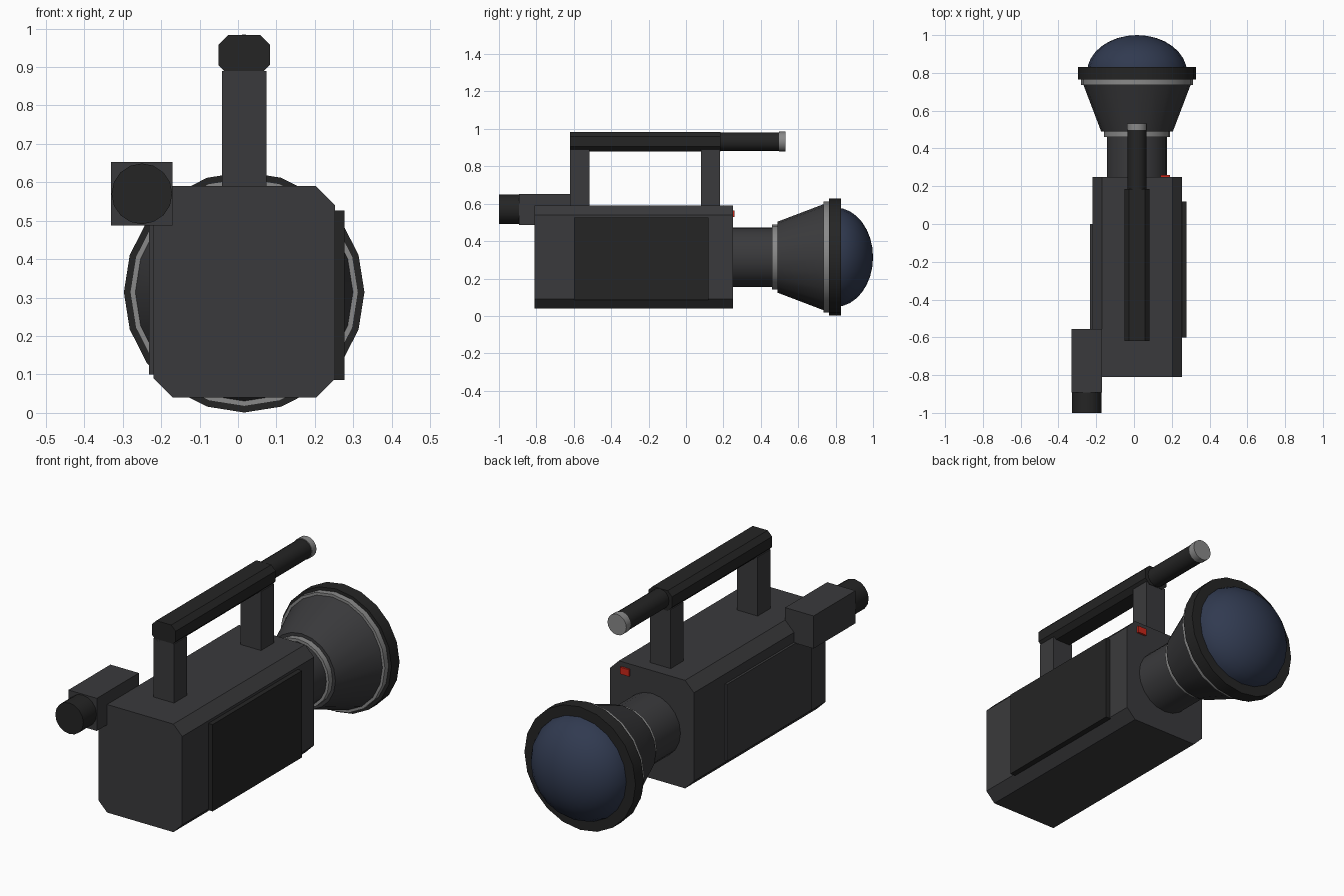
import bpy, bmesh
from math import cos, sin, pi, radians

if "Cube" in bpy.data.objects:
    bpy.data.objects.remove(bpy.data.objects["Cube"])

CX, LZ = 0.016, 0.314  # lens and body axis


def material(name, r, g, b):
    m = bpy.data.materials.new(name)
    m.diffuse_color = (r, g, b, 1)
    m.use_nodes = True
    m.node_tree.nodes["Principled BSDF"].inputs["Base Color"].default_value = m.diffuse_color
    return m


BODY = material("charcoal", 0.042, 0.042, 0.045)
DARK = material("dark_rubber", 0.018, 0.018, 0.018)
METAL = material("grey_metal", 0.25, 0.25, 0.25)
GLASS = material("blue_glass", 0.03, 0.042, 0.08)
RED = material("red_lamp", 0.6, 0.02, 0.01)


def finish(name, bm, mat, smooth=False):
    bmesh.ops.recalc_face_normals(bm, faces=bm.faces)
    me = bpy.data.meshes.new(name)
    bm.to_mesh(me)
    bm.free()
    ob = bpy.data.objects.new(name, me)
    bpy.context.collection.objects.link(ob)
    me.materials.append(mat)
    if smooth:
        bpy.ops.object.select_all(action='DESELECT')
        ob.select_set(True)
        bpy.context.view_layer.objects.active = ob
        bpy.ops.object.shade_smooth_by_angle(angle=radians(35))
    return ob


def block(name, x, y, z, mat, cut=0):
    """Box between limits; cut chamfers the four edges running along y."""
    bm = bmesh.new()
    bmesh.ops.create_cube(bm, size=1)
    for v in bm.verts:
        v.co = [(a[0] + a[1]) / 2 + c * (a[1] - a[0]) for a, c in zip((x, y, z), v.co)]
    if cut:
        edges = [e for e in bm.edges if abs(e.verts[0].co.y - e.verts[1].co.y) > 1e-4]
        bmesh.ops.bevel(bm, geom=edges, offset=cut, segments=1, affect='EDGES')
    return finish(name, bm, mat)


def turned(name, profile, cx, cz, mat, sides=20):
    """Closed solid turned around the y axis from (y, radius) points."""
    bm = bmesh.new()
    rings = []
    for y, r in profile:
        n = sides if r > 0 else 1
        rings.append([bm.verts.new((cx + r * cos(2 * pi * i / sides), y,
                                    cz + r * sin(2 * pi * i / sides))) for i in range(n)])
    for a, b in zip(rings, rings[1:]):
        for i in range(sides):
            j = (i + 1) % sides
            bm.faces.new([a[i], a[j], b[0]] if len(b) == 1 else [a[i], a[j], b[j], b[i]])
    for ring in (rings[0], rings[-1]):
        if len(ring) > 1:
            bm.faces.new(ring)
    return finish(name, bm, mat, True)


# Body and side panels
block("camera_body", (-0.22, 0.253), (-0.81, 0.25), (0.04, 0.59), BODY, 0.05)
block("right_panel", (0.24, 0.277), (-0.6, 0.12), (0.085, 0.527), DARK)
block("left_panel", (-0.232, -0.2), (-0.68, 0.0), (0.1, 0.49), BODY)

# Carrying handle
for name, y in (("rear_handle_post", -0.62), ("front_handle_post", 0.08)):
    block(name, (CX - 0.058, CX + 0.058), (y, y + 0.103), (0.58, 0.89), BODY)
block("handle_grip", (CX - 0.067, CX + 0.067), (-0.62, 0.185), (0.88, 0.983), DARK, 0.025)

# Microphone
turned("microphone", [(0.18, 0.05), (0.5, 0.05)], CX, 0.932, DARK, 16)
turned("microphone_tip", [(0.497, 0.053), (0.533, 0.053)], CX, 0.932, METAL, 16)

# Lens assembly
turned("lens_barrel", [(0.24, 0.16), (0.47, 0.16)], CX, LZ, BODY)
turned("barrel_ring", [(0.46, 0.174), (0.493, 0.174)], CX, LZ, METAL)
turned("lens_cone", [(0.49, 0.19), (0.745, 0.287)], CX, LZ, BODY)
turned("cone_ring", [(0.735, 0.297), (0.77, 0.297)], CX, LZ, METAL)
turned("lens_hood_rim", [(0.765, 0.313), (0.83, 0.313)], CX, LZ, DARK)
dome = [(0.80 + 0.2 * sin(i * pi / 16), 0.265 * cos(i * pi / 16)) for i in range(8)]
turned("lens_glass", dome + [(1.0, 0)], CX, LZ, GLASS)

# Viewfinder
block("viewfinder_box", (-0.33, -0.17), (-0.893, -0.555), (0.487, 0.653), BODY)
turned("eyepiece", [(-1.0, 0.079), (-0.88, 0.079)], -0.25, 0.57, DARK, 16)

# Recording light
block("recording_light", (0.14, 0.19), (0.24, 0.26), (0.53, 0.565), RED)
